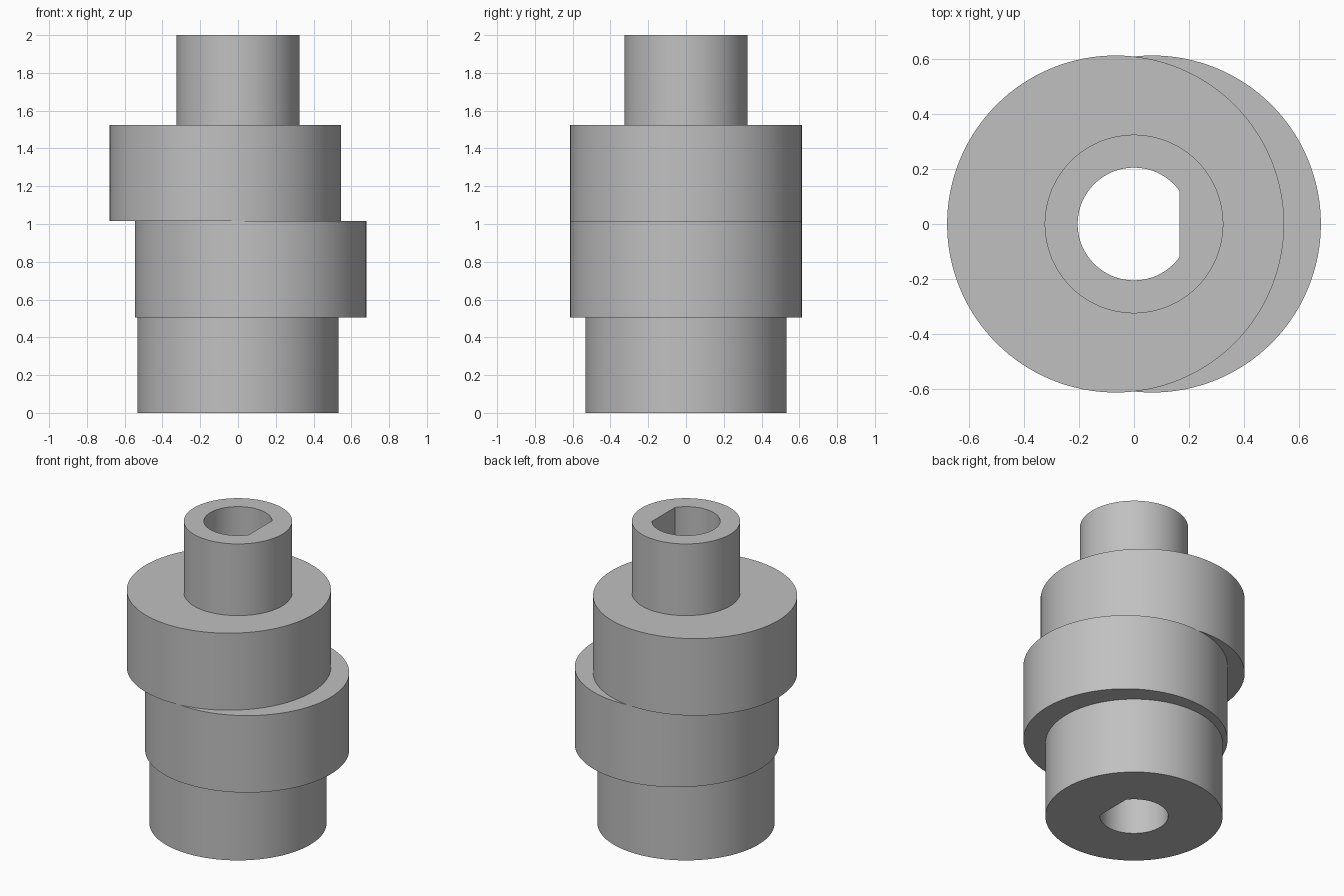
import bpy
import bmesh
from math import cos, sin, pi, radians

SIDES = 128
BORE_R = 0.205
FLAT_X = BORE_R * cos(13 * 2 * pi / SIDES)   # flat of the D-shaped bore

cube = bpy.data.objects.get("Cube")
if cube:
    bpy.data.objects.remove(cube, do_unlink=True)

# Single plain metal colour
metal = bpy.data.materials.new("grey metal")
metal.use_nodes = True
GREY = (0.53, 0.53, 0.53, 1)
metal.diffuse_color = GREY
metal.node_tree.nodes["Principled BSDF"].inputs["Base Color"].default_value = GREY


def bored_cylinder(name, radius, z0, z1, offset=0.0):
    """Cylinder shifted along x, pierced by the D-shaped bore on the z axis."""
    bm = bmesh.new()
    columns = []
    for i in range(SIDES):
        a = 2 * pi * i / SIDES
        c, s = cos(a), sin(a)
        b = min(BORE_R, FLAT_X / c) if c > 0 else BORE_R
        ring = [(offset + radius * c, radius * s, z0),
                (offset + radius * c, radius * s, z1),
                (b * c, b * s, z1),
                (b * c, b * s, z0)]
        columns.append([bm.verts.new(p) for p in ring])
    # Outer wall, top, bore wall and bottom between neighbouring columns
    for i, col in enumerate(columns):
        nxt = columns[(i + 1) % SIDES]
        for k in range(4):
            m = (k + 1) % 4
            bm.faces.new((col[k], nxt[k], nxt[m], col[m]))
    bmesh.ops.recalc_face_normals(bm, faces=bm.faces)
    mesh = bpy.data.meshes.new(name)
    bm.to_mesh(mesh)
    bm.free()
    mesh.materials.append(metal)
    obj = bpy.data.objects.new(name, mesh)
    bpy.context.collection.objects.link(obj)
    bpy.ops.object.select_all(action="DESELECT")
    obj.select_set(True)
    bpy.context.view_layer.objects.active = obj
    bpy.ops.object.shade_smooth_by_angle(angle=radians(25))
    return obj


# Stacked sections, with the two discs thrown to opposite sides
bored_cylinder("base_hub", 0.532, 0.0, 0.505)
bored_cylinder("lower_eccentric_disc", 0.613, 0.505, 1.015, 0.067)
bored_cylinder("upper_eccentric_disc", 0.613, 1.015, 1.525, -0.067)
bored_cylinder("top_shaft", 0.325, 1.525, 2.0)
